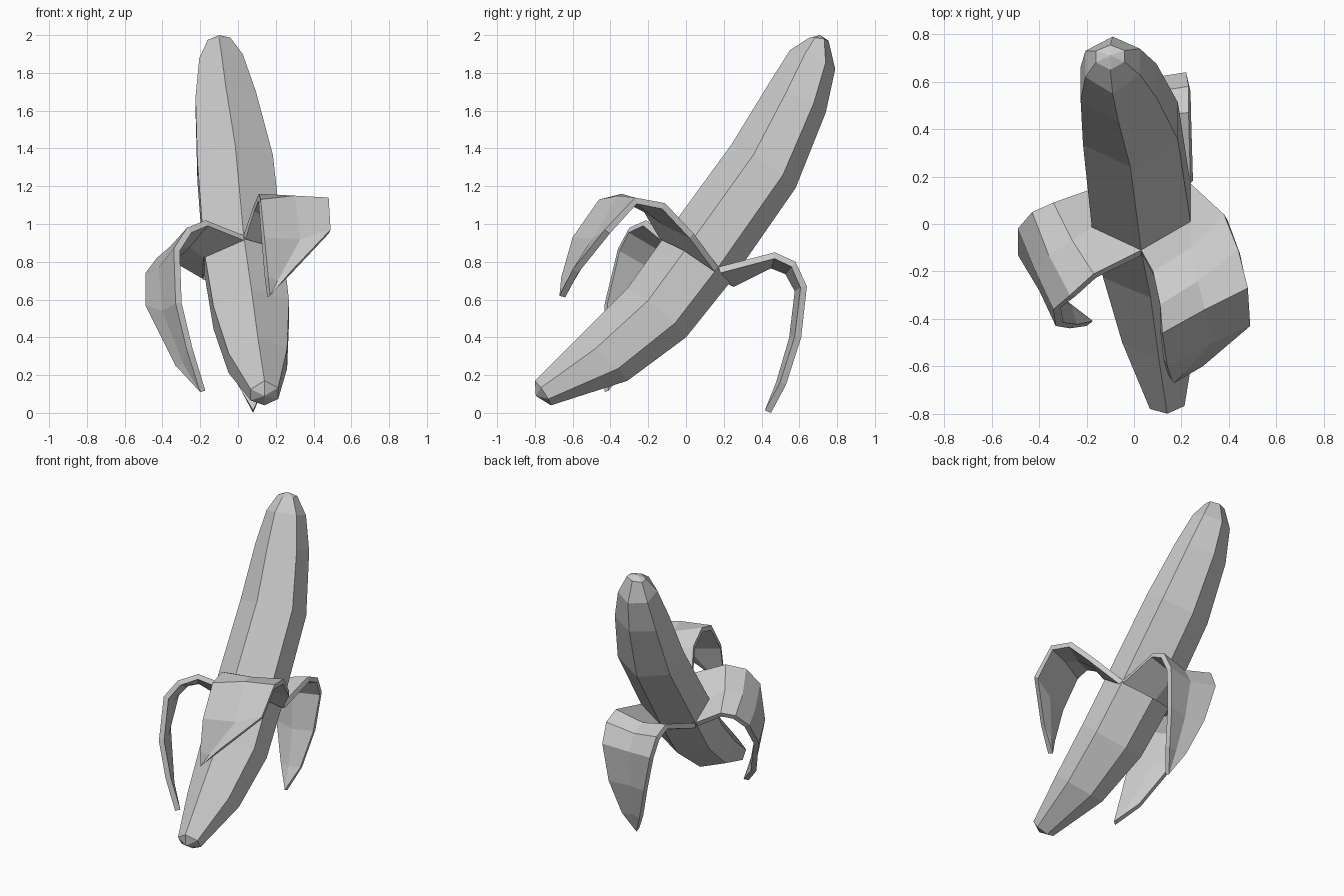
import bpy
from mathutils import Vector

if "Cube" in bpy.data.objects:
    bpy.data.objects.remove(bpy.data.objects["Cube"])

# Stations along the fruit: centre x, half width, then (y, z) of the top and bottom ridge
STATIONS = [
    (0.14, 0.073, (-0.80, 0.17), (-0.715, 0.04)),
    (0.105, 0.155, (-0.57, 0.40), (-0.31, 0.17)),
    (0.07, 0.20, (-0.31, 0.66), (0.0, 0.40)),
    (0.03, 0.208, (-0.11, 0.94), (0.24, 0.70)),
    (-0.015, 0.20, (0.24, 1.42), (0.58, 1.19)),
    (-0.065, 0.16, (0.43, 1.73), (0.74, 1.59)),
    (-0.09, 0.115, (0.55, 1.92), (0.79, 1.82)),
    (-0.10, 0.06, (0.65, 1.985), (0.755, 1.97)),
]


def make_object(name, verts, faces):
    mesh = bpy.data.meshes.new(name)
    mesh.from_pydata([tuple(v) for v in verts], [], faces)
    mesh.update()
    obj = bpy.data.objects.new(name, mesh)
    bpy.context.collection.objects.link(obj)
    return obj


def ring(cx, w, top, bottom):
    """Six-sided section: top, right upper, right lower, bottom, left lower, left upper."""
    t, b = Vector((cx, *top)), Vector((cx, *bottom))
    axis = Vector((0, t.z - b.z, b.y - t.y)).normalized()
    pts = []
    for side, f in ((0, 0), (1, .31), (1, .77), (0, 1), (-1, .77), (-1, .31)):
        p = t.lerp(b, f) + axis * (0.1 * w * side)
        p.x += side * w
        pts.append(p)
    return pts


def hex_tube(name, rings, start_apex=None, end_apex=None):
    verts = [p for r in rings for p in r]
    faces = []
    for i in range(len(rings) - 1):
        for j in range(6):
            k = (j + 1) % 6
            faces.append((i * 6 + j, i * 6 + k, i * 6 + 6 + k, i * 6 + 6 + j))
    for apex, base, flip in ((start_apex, 0, True), (end_apex, len(rings) * 6 - 6, False)):
        if apex:
            verts.append(Vector(apex))
            for j in range(6):
                f = (base + j, base + (j + 1) % 6, len(verts) - 1)
                faces.append(f[::-1] if flip else f)
    return make_object(name, verts, faces)


def peel_flap(name, root, rows, tip):
    """Three-point rows bent outward from the waist, ending in a point, with thickness."""
    verts = list(root) + [p for r in rows for p in r] + [tip]
    n = len(rows)
    faces = []
    for i in range(n):
        for j in (0, 1):
            a = i * 3 + j
            faces.append((a, a + 3, a + 4, a + 1))
    for j in (0, 1):
        faces.append((n * 3 + j, len(verts) - 1, n * 3 + j + 1))
    obj = make_object(name, verts, faces)
    mod = obj.modifiers.new("thickness", 'SOLIDIFY')
    mod.thickness = 0.035
    mod.offset = -1
    return obj


rings = [ring(*s) for s in STATIONS]
waist = rings[3]

# Lower skin and exposed fruit
hex_tube("lower_skin", rings[:4], start_apex=(0.14, -0.795, 0.09))
hex_tube("fruit", rings[3:], end_apex=(-0.10, 0.71, 2.0))

# Front right flap
peel_flap("right_flap", (waist[0], waist[1], waist[2]), [
    ((.08, -.20, 1.09), (.24, -.10, 1.02), (.38, .04, .95)),
    ((.11, -.34, 1.16), (.27, -.24, 1.13), (.44, -.11, 1.11)),
    ((.12, -.46, 1.13), (.30, -.36, 1.15), (.48, -.27, 1.14)),
    ((.14, -.60, .93), (.33, -.50, .92), (.49, -.43, .97)),
    ((.16, -.66, .72), (.21, -.63, .70), (.29, -.60, .76)),
], (.17, -.67, .62))

# Left flap
peel_flap("left_flap", (waist[4], waist[5], waist[0]), [
    ((-.34, .09, .83), (-.26, -.07, .91), (-.17, -.21, 1.02)),
    ((-.43, .05, .82), (-.36, -.13, .88), (-.27, -.30, .98)),
    ((-.49, -.02, .74), (-.42, -.19, .77), (-.34, -.36, .87)),
    ((-.49, -.13, .57), (-.40, -.28, .54), (-.33, -.43, .58)),
    ((-.33, -.33, .25), (-.29, -.37, .26), (-.27, -.44, .33)),
], (-.20, -.43, .11))

# Back flap: (centre x, half width, edge y, edge z, mid y, mid z)
back = [(.03, .20, .47, .85, .45, .80), (.03, .20, .58, .80, .55, .76),
        (.03, .19, .64, .67, .61, .65), (.05, .14, .61, .40, .58, .39),
        (.07, .07, .53, .15, .51, .15)]
peel_flap("back_flap", (waist[2], waist[3], waist[4]),
          [((x + w, y, z), (x, my, mz), (x - w, y, z)) for x, w, y, z, my, mz in back],
          (.08, .45, 0.0))
